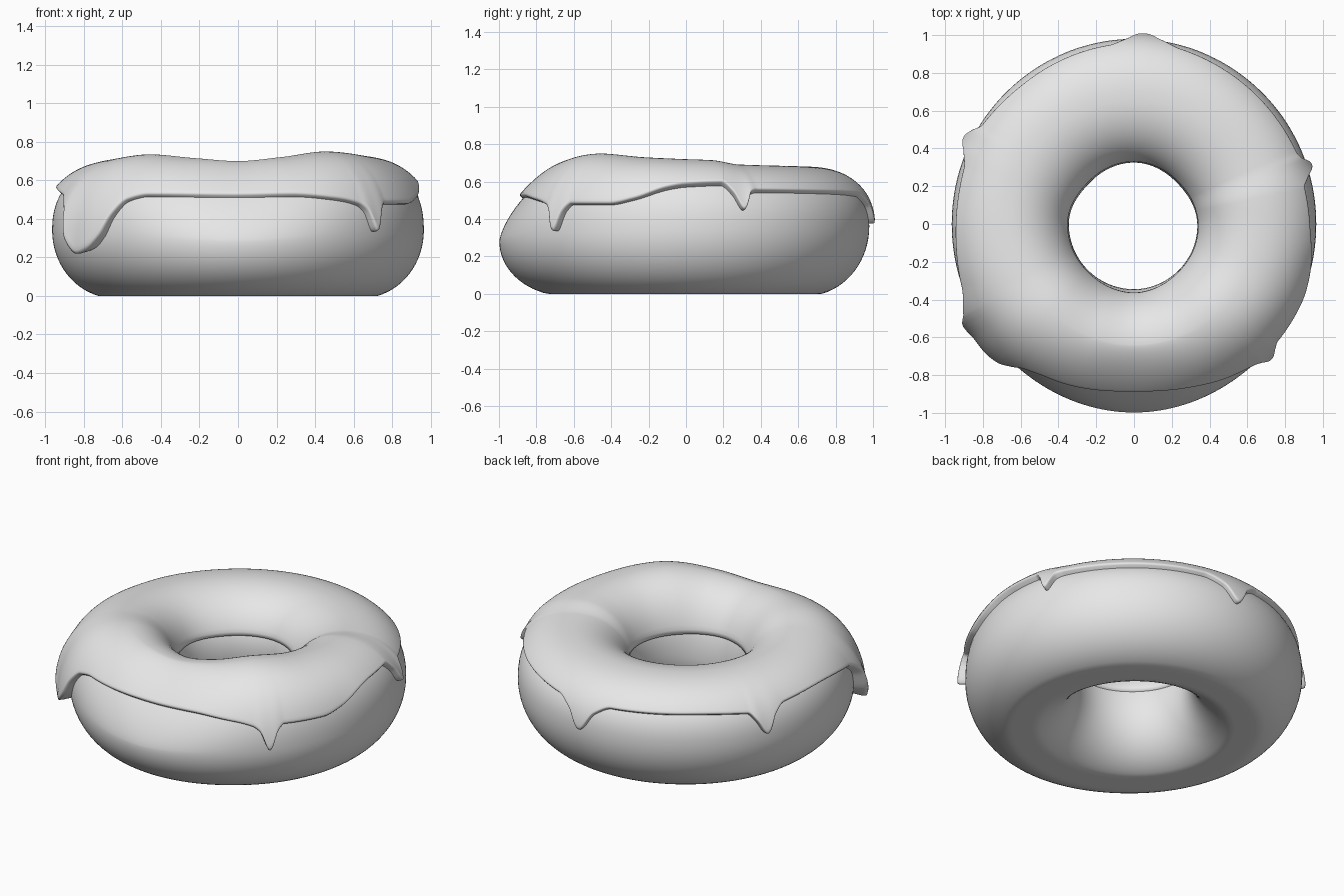
import bpy
from math import pi, sin, cos, asin, radians, degrees, hypot

if "Cube" in bpy.data.objects:
    bpy.data.objects.remove(bpy.data.objects["Cube"])


def periodic(points, col):
    """Smooth monotone periodic curve through (azimuth, value...) rows."""
    xs = [p[0] for p in points]
    ys = [p[col] for p in points]
    n = len(xs)
    h = [((xs[(i + 1) % n] - xs[i]) % 360) for i in range(n)]
    d = [(ys[(i + 1) % n] - ys[i]) / h[i] for i in range(n)]
    m = [0 if d[i - 1] * d[i] <= 0 else 2 * d[i - 1] * d[i] / (d[i - 1] + d[i])
         for i in range(n)]

    def f(a):
        a %= 360
        i = max((k for k in range(n) if xs[k] <= a), default=n - 1)
        j = (i + 1) % n
        t = ((a - xs[i]) % 360) / h[i]
        return ((2 * t**3 - 3 * t**2 + 1) * ys[i] + (t**3 - 2 * t**2 + t) * h[i] * m[i]
                + (3 * t**2 - 2 * t**3) * ys[j] + (t**3 - t**2) * h[i] * m[j])
    return f


# icing top height by azimuth
TOP = [(0, .72), (12, .715), (25, .692), (50, .685), (90, .68), (130, .68), (160, .685),
       (180, .695), (205, .715), (225, .735), (250, .715), (270, .70), (290, .72),
       (315, .75), (340, .73)]
# outer radius, hole radius, height of the widest line
RING = [(0, .965, .335, .34), (45, .972, .315, .35), (90, .98, .325, .36),
        (135, .972, .32, .35), (180, .965, .345, .34), (225, .975, .345, .32),
        (270, .998, .345, .28), (315, .975, .34, .32)]
# lower icing edge: azimuth, height, stand-off
EDGE = [(0, .57, .04), (12, .577, .04), (15.3, .53, .04), (18.5, .445, .042), (21.7, .53, .04),
        (24, .54, .035), (50, .535, .03), (75, .52, .03), (82, .47, .03), (87, .375, .032),
        (92, .48, .03), (98, .525, .03), (125, .53, .03), (147, .51, .035), (150, .46, .045),
        (153, .39, .05), (157, .48, .042), (162, .525, .035), (180, .54, .042),
        (200, .51, .045), (208, .43, .07), (211, .30, .09), (216, .235, .085),
        (220, .25, .08), (225, .31, .06), (229, .42, .04), (233, .49, .03),
        (240, .515, .027), (270, .51, .027), (288, .515, .027), (303, .495, .03),
        (310, .47, .035), (312.5, .44, .042), (315.5, .335, .05), (318.5, .44, .042),
        (321, .475, .035), (335, .475, .035), (343, .50, .035), (354, .555, .04)]

top = periodic(TOP, 1)
outer, hole, waist = (periodic(RING, c) for c in (1, 2, 3))
edge_z, edge_off = periodic(EDGE, 1), periodic(EDGE, 2)
RC = .64       # tube centre radius
P_IN = 2.1     # roundness of the hole side


class Section:
    """Cross-section of the dough at one azimuth."""
    def __init__(self, a):
        w = max(0, cos(radians(a - 270)))**4
        self.p = 2.3 - .85 * w      # the front shoulder is more tapered
        self.zc = waist(a)
        self.up = top(a) - .03 - self.zc
        self.down = self.zc + .012
        self.ao, self.ai = outer(a) - RC, RC - hole(a)

    def point(self, phi):
        c, s = cos(phi), sin(phi)
        p = 2 if s < 0 else (self.p if c > 0 else P_IN)
        half = self.ao if c > 0 else -self.ai
        r = RC + half * abs(c)**(2 / p)
        z = self.zc + (self.up if s > 0 else -self.down) * abs(s)**(2 / p)
        return r, max(0, z)

    def offset(self, phi, d):
        r, z = self.point(phi)
        r0, z0 = self.point(phi - .03)
        r1, z1 = self.point(phi + .03)
        l = hypot(r1 - r0, z1 - z0) or 1
        return r + d * (z1 - z0) / l, z - d * (r1 - r0) / l

    def angle_at(self, z, p):
        v = (z - self.zc) / (self.up if z > self.zc else self.down)
        v = max(-1, min(1, v))
        return asin(v**(p / 2)) if v > 0 else asin(v)


def dough_profile(a):
    s = Section(a)
    return [s.point(2 * pi * k / 72) for k in range(72)]


def icing_profile(a):
    s = Section(a)
    pin = pi - s.angle_at(.45, P_IN)
    pout = s.angle_at(edge_z(a), s.p)
    off = edge_off(a)
    pts = [s.offset(pin, -.01), s.offset(pin, .009)]
    # hole side up to the crest
    for k in range(1, 19):
        t = k / 18
        pts.append(s.offset(pin + (pi / 2 - pin) * t, .015 + .015 * t))
    # crest down to the dripping edge
    for k in range(1, 33):
        t = k / 33
        pts.append(s.offset(pi / 2 + (pout - pi / 2) * t, .03 + (off - .03) * t**3))
    pts += [s.offset(pout + .012, off * .92), s.offset(pout, off * .65),
            s.offset(pout, -.01)]
    return pts


def loft(name, profile, steps, closed, mat):
    rows = []
    for i in range(steps):
        a = 360 * i / steps
        c, s = cos(radians(a)), sin(radians(a))
        rows.append([(r * c, r * s, z) for r, z in profile(a)])
    n = len(rows[0])
    verts = [v for row in rows for v in row]
    faces = []
    for i in range(steps):
        j = (i + 1) % steps
        for k in range(n if closed else n - 1):
            l = (k + 1) % n
            q = (i * n + k, j * n + k, j * n + l, i * n + l)
            faces.append(q if closed else q[::-1])
    me = bpy.data.meshes.new(name)
    me.from_pydata(verts, [], faces)
    me.materials.append(mat)
    me.shade_smooth()
    ob = bpy.data.objects.new(name, me)
    bpy.context.collection.objects.link(ob)
    return ob


grey = bpy.data.materials.new("plain_grey")
grey.diffuse_color = (.8, .8, .8, 1)
grey.use_nodes = True
grey.node_tree.nodes["Principled BSDF"].inputs["Base Color"].default_value = grey.diffuse_color

loft("dough", dough_profile, 180, True, grey)
loft("icing", icing_profile, 720, False, grey)
